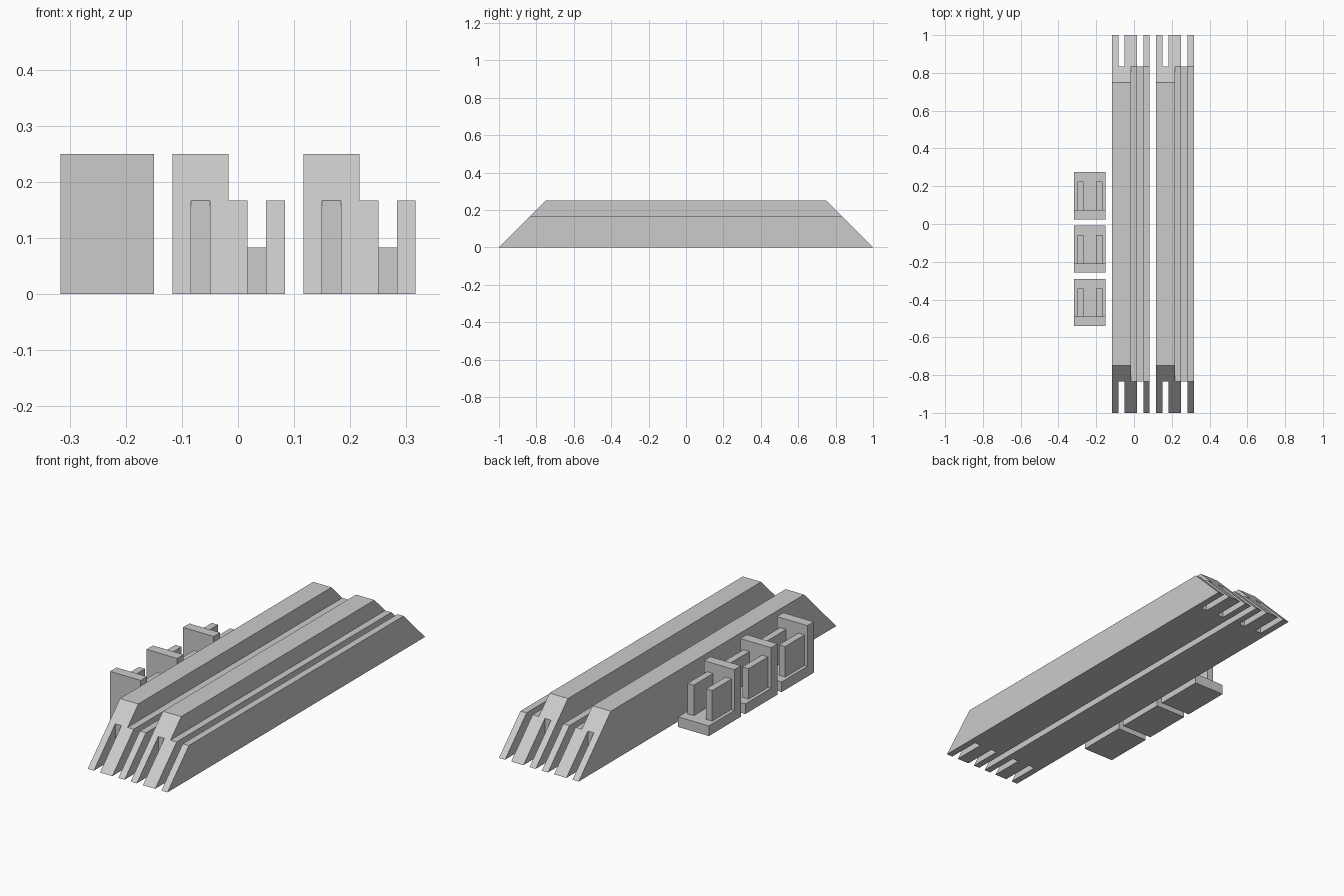
import bpy
import bmesh
from mathutils import Vector

if "Cube" in bpy.data.objects:
    bpy.data.objects.remove(bpy.data.objects["Cube"])

U = 1 / 30  # module that all widths follow

grey = bpy.data.materials.new("light_grey")
grey.diffuse_color = (0.6, 0.6, 0.6, 1)
grey.use_nodes = True
grey.node_tree.nodes["Principled BSDF"].inputs["Base Color"].default_value = grey.diffuse_color


def finish(bm, name):
    bmesh.ops.recalc_face_normals(bm, faces=bm.faces)
    mesh = bpy.data.meshes.new(name)
    bm.to_mesh(mesh)
    bm.free()
    mesh.materials.append(grey)
    obj = bpy.data.objects.new(name, mesh)
    bpy.context.collection.objects.link(obj)
    return obj


def prism(name, side, x0, x1):
    """Extrude a (y, z) side outline from x0 to x1."""
    bm = bmesh.new()
    face = bm.faces.new([bm.verts.new((x0, y, z)) for y, z in side])
    out = bmesh.ops.extrude_face_region(bm, geom=[face])
    moved = [v for v in out["geom"] if isinstance(v, bmesh.types.BMVert)]
    bmesh.ops.translate(bm, verts=moved, vec=Vector((x1 - x0, 0, 0)))
    return finish(bm, name)


def box(name, x0, x1, y0, y1, z0, z1):
    return prism(name, [(y0, z0), (y1, z0), (y1, z1), (y0, z1)], x0, x1)


def cut(obj, cutter):
    mod = obj.modifiers.new("cut", "BOOLEAN")
    mod.operation = "DIFFERENCE"
    mod.solver = "EXACT"
    mod.object = cutter
    bpy.context.view_layer.objects.active = obj
    bpy.ops.object.modifier_apply(modifier=mod.name)
    bpy.data.objects.remove(cutter)


def rail(name, x):
    # stepped cross-section swept along y, with ends sloping at 45 degrees
    section = [(0, 0), (6 * U, 0), (6 * U, 5 * U), (3 * U, 5 * U),
               (3 * U, 7.5 * U), (0, 7.5 * U)]
    bm = bmesh.new()
    front = [bm.verts.new((x + px, z - 1, z)) for px, z in section]
    back = [bm.verts.new((x + px, 1 - z, z)) for px, z in section]
    bm.faces.new(front)
    bm.faces.new(back[::-1])
    n = len(section)
    for i in range(n):
        j = (i + 1) % n
        bm.faces.new((front[i], front[j], back[j], back[i]))
    body = finish(bm, name)
    # groove along the low step, falling through the floor at both ends
    e, g = 25 * U, 2.5 * U
    cut(body, prism("groove_cutter", [(-1.2, -0.1), (-e, -0.1), (-e, g), (e, g),
                                      (e, -0.1), (1.2, -0.1), (1.2, 0.4), (-1.2, 0.4)],
                    x + 4 * U, x + 5 * U))
    # open slot in each end of the tall ridge
    for s in (-1, 1):
        y0, y1 = sorted((s * e, s * 1.2))
        cut(body, box("slot_cutter", x + U, x + 2 * U, y0, y1, -0.1, 0.4))


rail("left_rail", -3.5 * U)
rail("right_rail", 3.5 * U)


def bracket(index, y):
    x = -9.5 * U
    # L-shaped base and upright plate
    prism(f"bracket_{index}", [(y, 0), (y + 0.25, 0), (y + 0.25, 0.05),
                               (y + 0.05, 0.05), (y + 0.05, 0.25), (y, 0.25)],
          x, x + 5 * U)
    # two fins standing on the base against the plate
    for side, dx in (("left", 0.5 * U), ("right", 3.5 * U)):
        box(f"bracket_{index}_{side}_fin", x + dx, x + dx + U,
            y + 0.05, y + 0.2, 0.05, 0.2)


for i in range(3):
    bracket(i + 1, 0.025 - i * 0.283)
